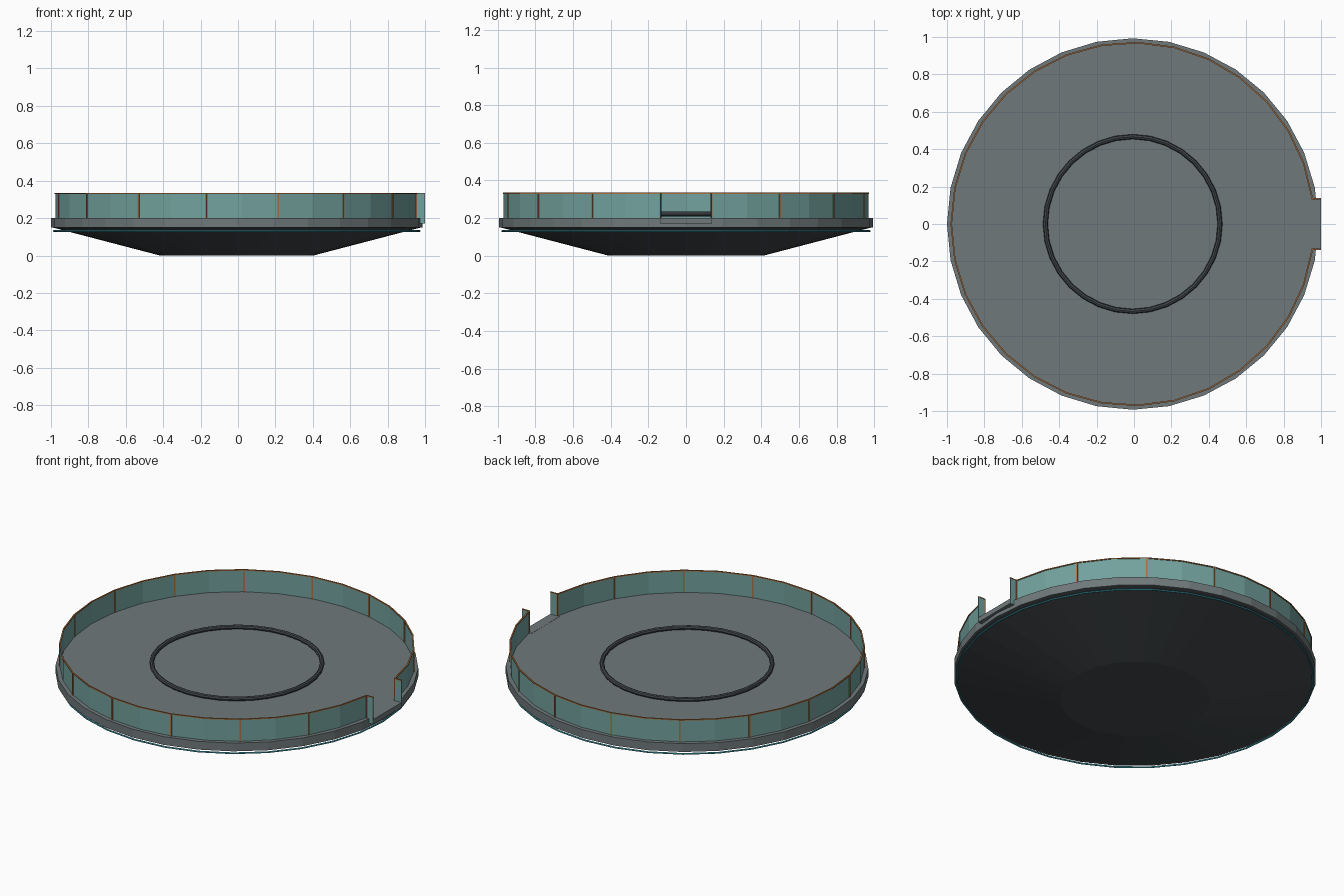
import bpy, bmesh
from math import sin, cos, pi, radians

if "Cube" in bpy.data.objects:
    bpy.data.objects.remove(bpy.data.objects["Cube"])

CX = -0.007          # disc centre in x (the gate step sticks out on +x)
SIDES = 32
WALL_R = 0.97
Z0, Z1 = 0.2, 0.333  # wall bottom and top
GATE = 8.0           # half opening of the gate in degrees
PANELS = 15


def material(name, rgb):
    m = bpy.data.materials.new(name)
    m.diffuse_color = (*rgb, 1)
    m.use_nodes = True
    m.node_tree.nodes["Principled BSDF"].inputs["Base Color"].default_value = m.diffuse_color
    return m


GREY = material("floor_grey", (0.16, 0.19, 0.195))
DARK = material("hull_dark", (0.055, 0.065, 0.07))
GLASS = material("teal_glass", (0.17, 0.36, 0.34))
TRIM = material("copper_trim", (0.40, 0.16, 0.05))
GLOW = material("cyan_glow", (0.06, 0.42, 0.52))


def finish(bm, name, mat):
    bmesh.ops.recalc_face_normals(bm, faces=bm.faces)
    me = bpy.data.meshes.new(name)
    bm.to_mesh(me)
    bm.free()
    ob = bpy.data.objects.new(name, me)
    bpy.context.collection.objects.link(ob)
    me.materials.append(mat)
    return ob


def frustum(name, r1, r2, z1, z2, mat):
    bm = bmesh.new()
    bmesh.ops.create_cone(bm, cap_ends=True, segments=SIDES,
                          radius1=r1, radius2=r2, depth=z2 - z1)
    bmesh.ops.translate(bm, verts=bm.verts, vec=(CX, 0, (z1 + z2) / 2))
    return finish(bm, name, mat)


def torus(name, r, minor, z, mat):
    bpy.ops.mesh.primitive_torus_add(major_radius=r, minor_radius=minor, major_segments=SIDES,
                                     minor_segments=8, location=(CX, 0, z))
    ob = bpy.context.object
    ob.name = name
    ob.data.materials.append(mat)


def box(name, size, loc, mat, turn=0):
    bm = bmesh.new()
    bmesh.ops.create_cube(bm, size=1)
    bmesh.ops.scale(bm, verts=bm.verts, vec=size)
    ob = finish(bm, name, mat)
    ob.location = loc
    ob.rotation_euler.z = turn


def arc_sweep(name, profile, closed, mat):
    """Sweep an (r, z) profile round the disc, leaving the gate open."""
    bm = bmesh.new()
    n = PANELS * 2
    rows = []
    for i in range(n + 1):
        a = radians(GATE + (360 - 2 * GATE) * i / n)
        rows.append([bm.verts.new((CX + r * cos(a), r * sin(a), z)) for r, z in profile])
    k = len(profile)
    for a, b in zip(rows, rows[1:]):
        for j in range(k if closed else k - 1):
            bm.faces.new((a[j], b[j], b[(j + 1) % k], a[(j + 1) % k]))
    if closed:
        bm.faces.new(rows[0])
        bm.faces.new(rows[-1])
    return finish(bm, name, mat)


# Platform: sloped underside, rim disc, floor ring and glowing rim light
frustum("underside", 0.41, 0.985, 0.0, 0.15, DARK)
frustum("floor_disc", 0.993, 0.993, 0.15, Z0, GREY)
torus("floor_ring", 0.467, 0.013, 0.222, DARK)
torus("rim_light", 0.977, 0.005, 0.131, GLOW)

# Glass wall with hand rail
arc_sweep("glass_wall", [(WALL_R, Z0), (WALL_R, Z1)], False, GLASS)
h = 0.004
arc_sweep("hand_rail", [(WALL_R - h, Z1 - h), (WALL_R + h, Z1 - h),
                        (WALL_R + h, Z1 + h / 2), (WALL_R - h, Z1 + h / 2)], True, TRIM)

# Wall posts between the panels
for i in range(PANELS + 1):
    a = radians(GATE + (360 - 2 * GATE) * i / PANELS)
    box(f"wall_post_{i}", (0.008, 0.008, Z1 - Z0),
        (CX + WALL_R * cos(a), WALL_R * sin(a), (Z0 + Z1) / 2), TRIM, a)

# Gate: step and two side fins with trim
gy = WALL_R * sin(radians(GATE))
box("gate_step", (0.06, 2 * gy, 0.03), (0.97, 0, 0.186), GREY)
for side, s in (("left", -1), ("right", 1)):
    box(f"gate_fin_{side}", (0.047, 0.005, Z1 - 0.172),
        (0.9755, s * gy, (Z1 + 0.172) / 2), GLASS)
    box(f"gate_fin_rail_{side}", (0.05, 0.008, 0.005), (0.975, s * gy, Z1), TRIM)
